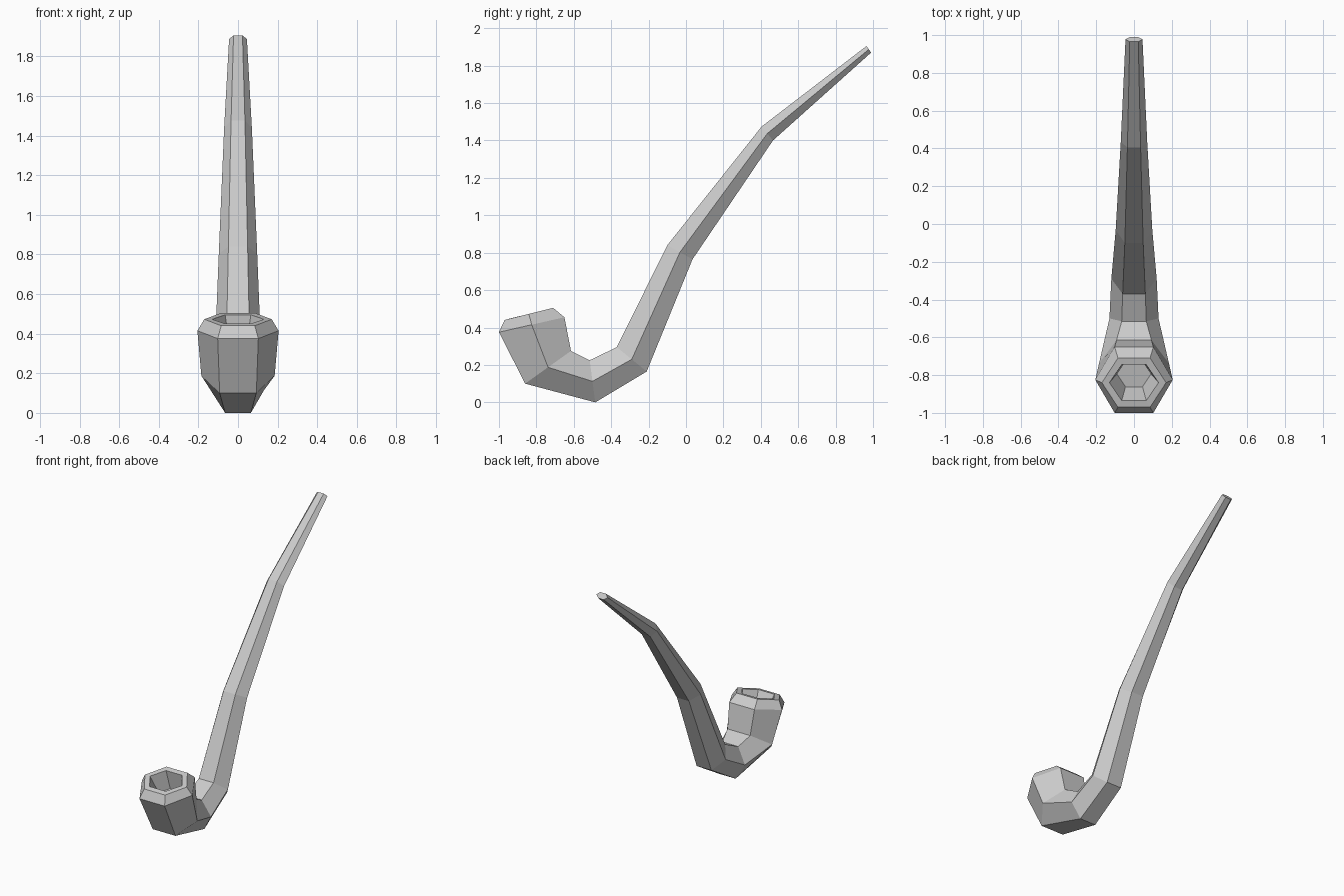
import bpy
import bmesh

cube = bpy.data.objects.get("Cube")
if cube:
    bpy.data.objects.remove(cube, do_unlink=True)

# Single flat grey
grey = bpy.data.materials.new("plain_grey")
grey.use_nodes = True
colour = (0.6, 0.6, 0.6, 1.0)
grey.diffuse_color = colour
grey.node_tree.nodes["Principled BSDF"].inputs["Base Color"].default_value = colour

# Hexagonal sections: upper/inner (y, z), lower/outer (y, z), half width
STEM = [
    ((0.965, 1.905), (0.99, 1.87), 0.045),
    ((0.405, 1.475), (0.465, 1.40), 0.07),
    ((-0.10, 0.84), (0.035, 0.765), 0.097),
    ((-0.37, 0.295), (-0.21, 0.165), 0.12),
    ((-0.515, 0.225), (-0.485, 0.0), 0.13),
]
BOWL = [
    ((-0.615, 0.275), (-0.86, 0.10), 0.185),
    ((-0.65, 0.455), (-1.0, 0.375), 0.205),
    ((-0.71, 0.505), (-0.97, 0.44), 0.17),
]
CAVITY = [
    ((-0.745, 0.495), (-0.935, 0.45), 0.13),
    ((-0.725, 0.36), (-0.862, 0.325), 0.09),
]


def hex_ring(bm, inner, outer, half):
    """Six vertices: a pair on each flat edge and one at each side."""
    mid = [(a + b) / 2 for a, b in zip(inner, outer)]
    corners = [(0.5, inner), (1, mid), (0.5, outer),
               (-0.5, outer), (-1, mid), (-0.5, inner)]
    return [bm.verts.new((x * half, y, z)) for x, (y, z) in corners]


# Continuous pipe skin from mouthpiece to the floor of the cavity
bm = bmesh.new()
rings = [hex_ring(bm, *section) for section in STEM + BOWL + CAVITY]
for a, b in zip(rings, rings[1:]):
    for i in range(6):
        j = (i + 1) % 6
        bm.faces.new((a[i], a[j], b[j], b[i]))
bm.faces.new(rings[0])
bm.faces.new(rings[-1])
bmesh.ops.recalc_face_normals(bm, faces=bm.faces)

mesh = bpy.data.meshes.new("smoking_pipe")
bm.to_mesh(mesh)
bm.free()
mesh.materials.append(grey)
pipe = bpy.data.objects.new("smoking_pipe", mesh)
bpy.context.collection.objects.link(pipe)
